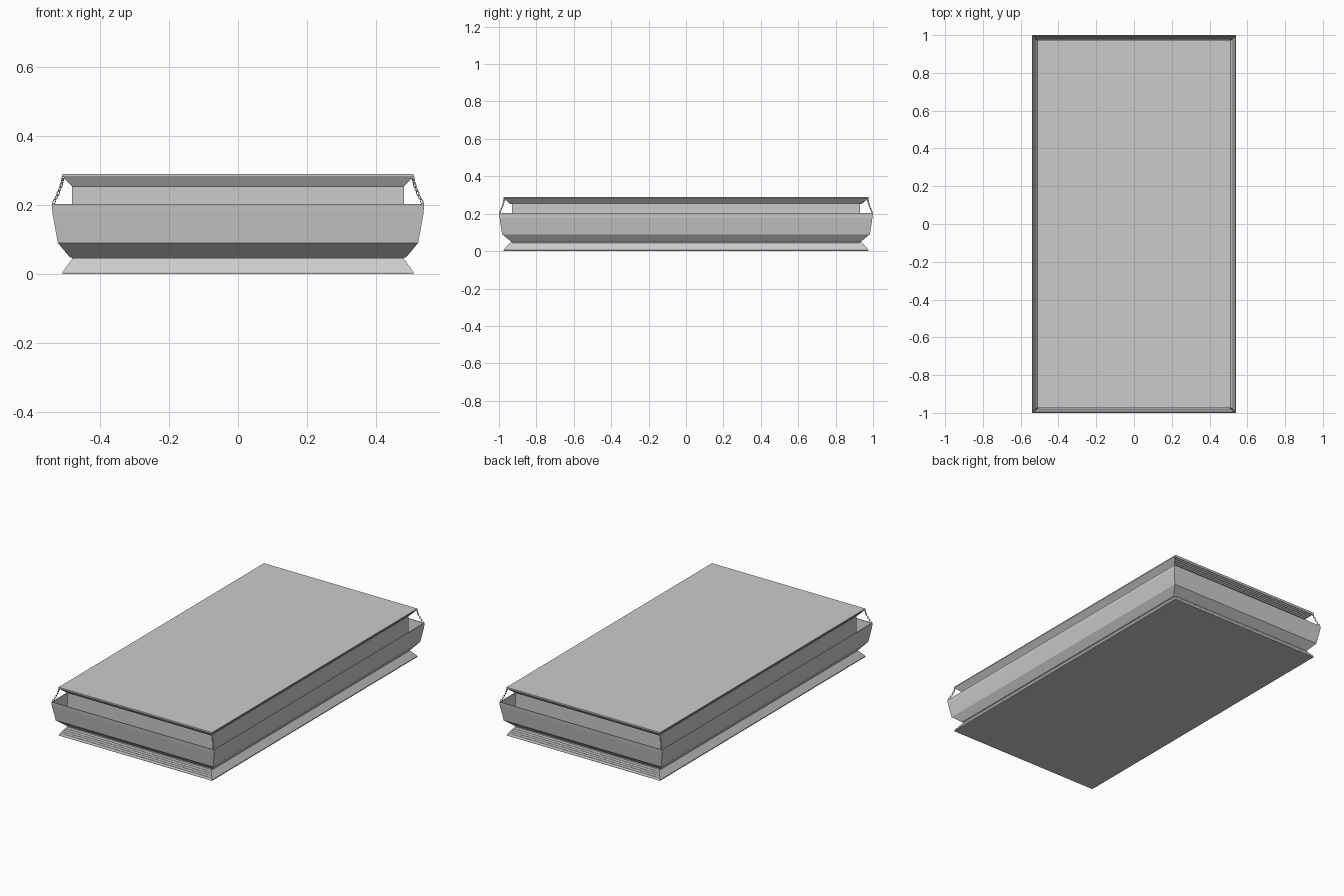
import bpy, bmesh, math
from mathutils import Vector, Matrix

if "Cube" in bpy.data.objects:
    bpy.data.objects.remove(bpy.data.objects["Cube"])


def make_object(name, bm):
    bmesh.ops.recalc_face_normals(bm, faces=bm.faces)
    mesh = bpy.data.meshes.new(name)
    bm.to_mesh(mesh)
    bm.free()
    obj = bpy.data.objects.new(name, mesh)
    bpy.context.collection.objects.link(obj)
    return obj


def ring_loft(name, rings, closed=False):
    """Skin rectangular rings given as (half x, half y, z)."""
    bm = bmesh.new()
    loops = [[bm.verts.new((sx * hx, sy * hy, z))
              for sx, sy in ((-1, -1), (1, -1), (1, 1), (-1, 1))]
             for hx, hy, z in rings]
    pairs = list(zip(loops, loops[1:]))
    if closed:
        pairs.append((loops[-1], loops[0]))
    else:
        bm.faces.new(loops[0][::-1])
        bm.faces.new(loops[-1])
    for a, b in pairs:
        for i in range(4):
            j = (i + 1) % 4
            bm.faces.new((a[i], a[j], b[j], b[i]))
    return make_object(name, bm)


def ribbed_flange(name, z_narrow, z_wide, z_lip):
    """Flared slab: plain long sides, ribbed short ends."""
    steps = 5
    rings = []
    for i in range(steps):
        t0, t1 = i / steps, (i + 1) / steps
        y = 0.938 + 0.037 * t1
        for t, dy in ((t0, -0.004), (t1, 0.0)):
            z = z_narrow + (z_wide - z_narrow) * t
            rings.append((0.48 + 0.03 * t, y + dy, z))
    rings.append((0.51, 0.975, z_lip))
    return ring_loft(name, rings)


# Base plinth and lid
ribbed_flange("base", 0.046, 0.005, 0.0)
ribbed_flange("lid", 0.252, 0.284, 0.29)

# Inner box between base and lid
ring_loft("inner_box", [(0.482, 0.93, 0.04), (0.482, 0.93, 0.255)])

# Open tray with a thin faceted wall around the box
outer = [(0.488, 0.932, 0.048), (0.523, 0.983, 0.09),
         (0.539, 0.997, 0.178), (0.54, 1.0, 0.203)]
inner = [(hx - 0.004, hy - 0.004, z) for hx, hy, z in reversed(outer)]
ring_loft("tray", outer + inner, closed=True)


def torus_link(bm, matrix, length=0.0085, width=0.0045, r=0.0014, seg=10, sides=5):
    """One oval chain link, long axis along local x."""
    grid = []
    for i in range(seg):
        a = 2 * math.pi * i / seg
        c, s = math.cos(a), math.sin(a)
        row = []
        for k in range(sides):
            b = 2 * math.pi * k / sides
            d = r * math.cos(b)
            p = Vector(((length + d) * c, (width + d) * s, r * math.sin(b)))
            row.append(bm.verts.new(matrix @ p))
        grid.append(row)
    for i in range(seg):
        for k in range(sides):
            i2, k2 = (i + 1) % seg, (k + 1) % sides
            bm.faces.new((grid[i][k], grid[i2][k], grid[i2][k2], grid[i][k2]))


# Chains hanging from the lid corners to the tray corners
path = [Vector((0.507, 0.971, 0.284)), Vector((0.512, 0.975, 0.25)),
        Vector((0.537, 0.996, 0.203))]
LINKS = 7


def curve_point(t):
    return (1 - t) ** 2 * path[0] + 2 * t * (1 - t) * path[1] + t * t * path[2]


for sx, sy, label in ((-1, -1, "front_left"), (1, -1, "front_right"),
                      (1, 1, "back_right"), (-1, 1, "back_left")):
    bm = bmesh.new()
    for i in range(LINKS):
        t = (i + 0.5) / LINKS
        d = curve_point(t + 0.02) - curve_point(t - 0.02)
        p = curve_point(t)
        d = Vector((d.x * sx, d.y * sy, d.z))
        rot = d.to_track_quat('X', 'Y').to_matrix().to_4x4()
        twist = Matrix.Rotation(math.pi / 2 * (i % 2), 4, 'X')
        torus_link(bm, Matrix.Translation((p.x * sx, p.y * sy, p.z)) @ rot @ twist)
    make_object("chain_" + label, bm)
